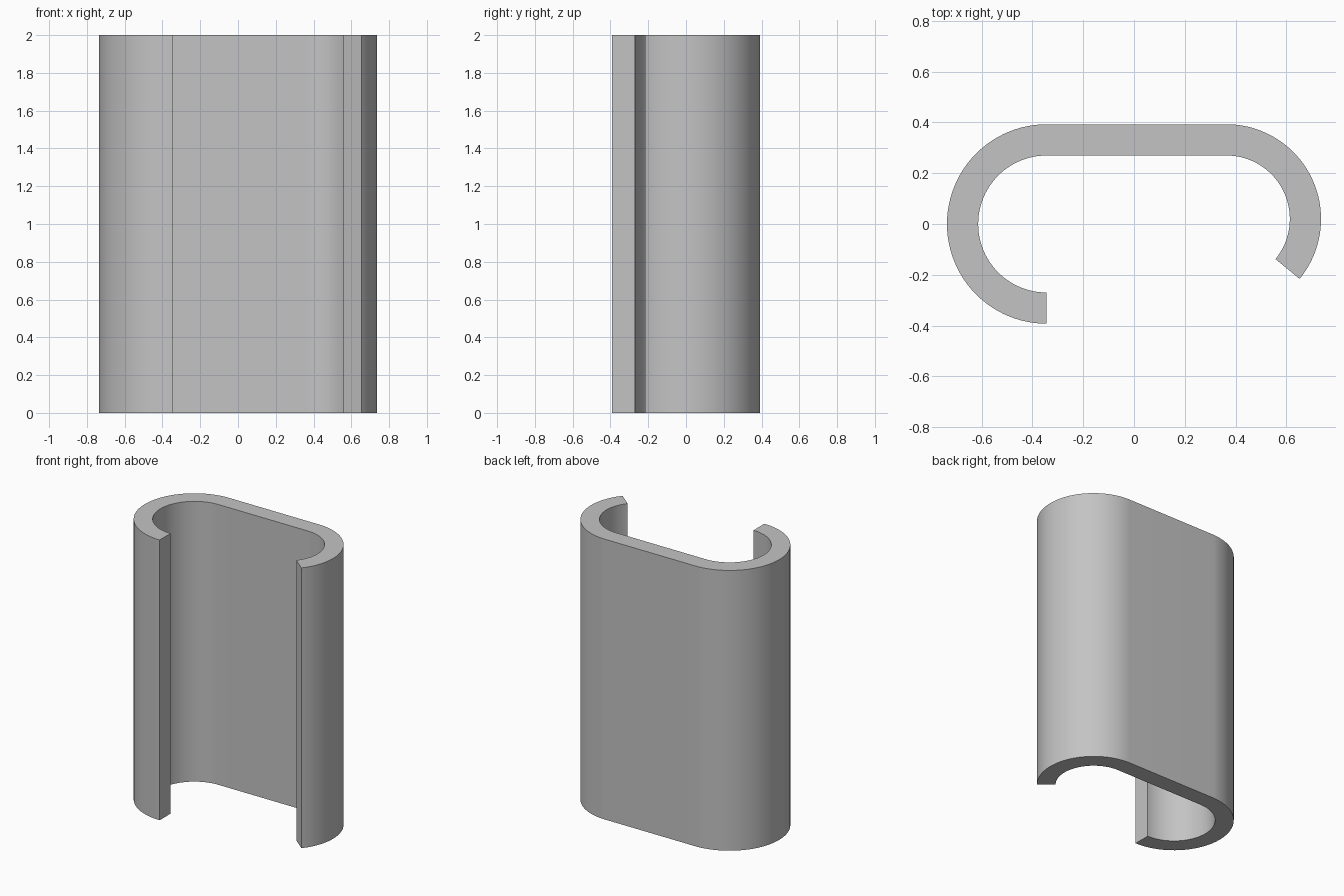
import bpy
import bmesh
from math import cos, sin, radians

cube = bpy.data.objects.get("Cube")
if cube:
    bpy.data.objects.remove(cube, do_unlink=True)

HEIGHT = 2.0
WALL = 0.123
STEPS = 48


def arc(cx, cy, radius, start, end):
    """Points along an arc, angles in degrees."""
    angles = [radians(start + (end - start) * i / STEPS) for i in range(STEPS + 1)]
    return [(cx + radius * cos(a), cy + radius * sin(a)) for a in angles]


def wall_line(inset):
    """Large half-round on the right, flat back, smaller hook on the left."""
    return (arc(-0.344, 0, 0.393 - inset, 270, 90)
            + arc(0.364, 0.02, 0.373 - inset, 90, -39.3))


# Grey material
grey = bpy.data.materials.new("plain grey")
grey.use_nodes = True
colour = (0.55, 0.55, 0.55, 1)
grey.diffuse_color = colour
grey.node_tree.nodes["Principled BSDF"].inputs["Base Color"].default_value = colour

# Open channel: a strip between the outer and inner lines, extruded upward
bm = bmesh.new()
outer = [bm.verts.new((x, y, 0)) for x, y in wall_line(0)]
inner = [bm.verts.new((x, y, 0)) for x, y in wall_line(WALL)]
for i in range(len(outer) - 1):
    bm.faces.new((outer[i], outer[i + 1], inner[i + 1], inner[i]))
extruded = bmesh.ops.extrude_face_region(bm, geom=bm.faces[:], use_keep_orig=True)
top = [v for v in extruded["geom"] if isinstance(v, bmesh.types.BMVert)]
bmesh.ops.translate(bm, verts=top, vec=(0, 0, HEIGHT))
bmesh.ops.recalc_face_normals(bm, faces=bm.faces[:])

mesh = bpy.data.meshes.new("channel_wall")
bm.to_mesh(mesh)
bm.free()
mesh.materials.append(grey)
channel = bpy.data.objects.new("channel_wall", mesh)
bpy.context.collection.objects.link(channel)

# Smooth curved walls with crisp ends
bpy.ops.object.select_all(action="DESELECT")
channel.select_set(True)
bpy.context.view_layer.objects.active = channel
bpy.ops.object.shade_smooth_by_angle(angle=radians(30))
